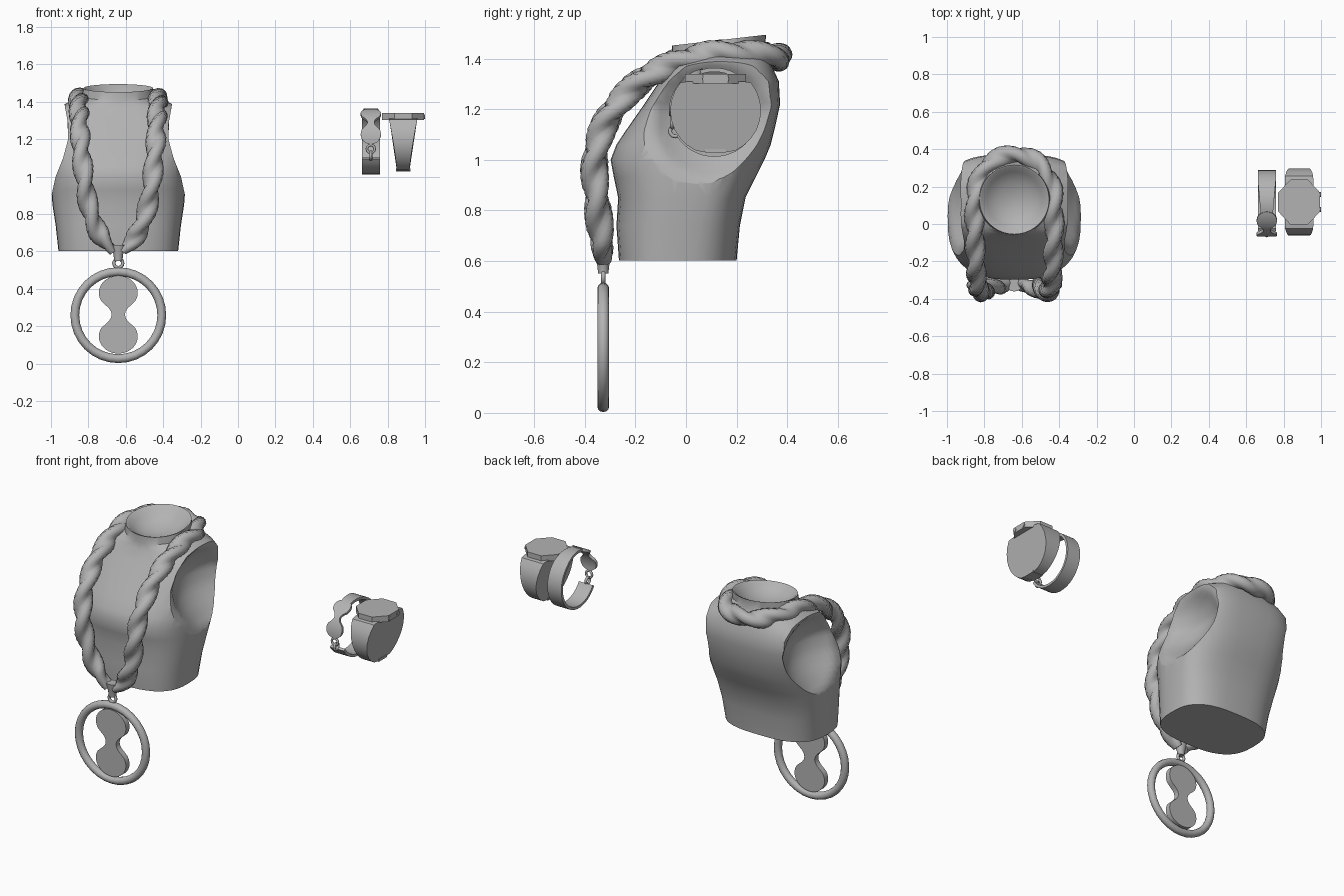
import bpy, bmesh, math
from mathutils import Vector

if "Cube" in bpy.data.objects:
    bpy.data.objects.remove(bpy.data.objects["Cube"])

CX = -0.64                       # centre line of the bust
grey = bpy.data.materials.new("grey")
grey.diffuse_color = (0.45, 0.45, 0.45, 1)
grey.use_nodes = True
grey.node_tree.nodes["Principled BSDF"].inputs["Base Color"].default_value = grey.diffuse_color


def lerp_table(t, table):
    """Linear interpolation of rows (key, values...)."""
    for a, b in zip(table, table[1:]):
        if t <= b[0]:
            f = max(0, (t - a[0]) / (b[0] - a[0]))
            return [p + (q - p) * f for p, q in zip(a[1:], b[1:])]
    return list(table[-1][1:])


def smooth(ob, angle):
    bpy.ops.object.select_all(action='DESELECT')
    bpy.context.view_layer.objects.active = ob
    ob.select_set(True)
    bpy.ops.object.shade_smooth_by_angle(angle=math.radians(angle))


def loft(name, rings, caps=True, closed=False, angle=35):
    """Skin a list of equal rings of points."""
    bm = bmesh.new()
    rows = [[bm.verts.new(p) for p in r] for r in rings]
    n = len(rows[0])
    pairs = list(zip(rows, rows[1:])) + ([(rows[-1], rows[0])] if closed else [])
    for a, b in pairs:
        for i in range(n):
            j = (i + 1) % n
            bm.faces.new((a[i], a[j], b[j], b[i]))
    if caps and not closed:
        bm.faces.new(rows[0][::-1])
        bm.faces.new(rows[-1])
    bmesh.ops.recalc_face_normals(bm, faces=bm.faces)
    me = bpy.data.meshes.new(name)
    bm.to_mesh(me)
    bm.free()
    me.materials.append(grey)
    ob = bpy.data.objects.new(name, me)
    bpy.context.collection.objects.link(ob)
    smooth(ob, angle)
    return ob


def circle(n, r, phase=0.0):
    return [(r * math.cos(phase + i * math.tau / n), r * math.sin(phase + i * math.tau / n)) for i in range(n)]


def torus(name, c, R, r, axis='Y', n=32, m=10):
    """Ring around the y or x axis."""
    rings = []
    for i in range(n):
        a = i * math.tau / n
        ring = []
        for u, v in circle(m, r):
            p, q = (R + u) * math.cos(a), (R + u) * math.sin(a)
            ring.append((c[0] + p, c[1] + v, c[2] + q) if axis == 'Y' else (c[0] + v, c[1] + p, c[2] + q))
        rings.append(ring)
    return loft(name, rings, closed=True, angle=60)


# bust: z, half width, front y, y of widest point, back y, squareness
body = [(.602, .32, -.265, -.03, .20, 2.8), (.74, .335, -.275, 0, .213, 2.8),
        (.85, .352, -.268, .03, .235, 2.8), (.93, .358, -.285, .05, .275, 2.8),
        (1.0, .36, -.298, .07, .31, 2.8), (1.06, .364, -.275, .085, .335, 2.8), (1.12, .368, -.235, .10, .35, 2.9),
        (1.22, .365, -.165, .11, .372, 3.2), (1.31, .355, -.105, .12, .367, 3.2),
        (1.37, .325, -.065, .125, .34, 2.8), (1.405, .25, -.06, .13, .325, 2.2),
        (1.43, .195, -.057, .13, .312, 2), (1.473, .186, -.055, .13, .317, 2)]


def section(z, hw, yf, ym, yb, p, tilt):
    ring = []
    for c, s in circle(40, 1):
        x = hw * math.copysign(abs(c) ** (2 / p), c)
        d = (yb - ym) if s > 0 else (ym - yf)
        y = ym + d * math.copysign(abs(s) ** (2 / p), s)
        ring.append((CX + x, y, z + tilt * (y - .13)))
    return ring


rings = [section(*r, .115 * min(1, max(0, (r[0] - 1.37) / .06))) for r in body]
# hollowed neck top
for k, dz in ((.94, -.004), (.8, -.035), (.5, -.065), (.15, -.08)):
    rings.append(section(1.473 + dz, .186 * k, .13 - .185 * k, .13, .13 + .187 * k, 2, .115))
bust = loft("bust", rings)

# arm openings: curved cutters, dished like shallow bowls
arm = [(.8, .42), (.9, .357), (1.0, .335), (1.1, .295), (1.2, .268), (1.3, .272), (1.4, .29), (1.5, .31)]
for side in (-1, 1):
    rows = []
    for k in range(29):
        z = .8 + k * .025
        row = []
        for j in range(49):
            y = -.6 + j * .025
            r2 = ((y - .11) / .235) ** 2 + ((z - 1.15) / .23) ** 2
            x = lerp_table(z, arm)[0] - .09 * max(0, 1 - r2)
            row.append((CX + side * x, y, z))
        rows.append(row + [(CX + side * .8, .6, z), (CX + side * .8, -.6, z)])
    cutter = loft("arm_cutter", rows)
    cutter.hide_render = True
    mod = bust.modifiers.new("arm", 'BOOLEAN')
    mod.object, mod.operation, mod.solver = cutter, 'DIFFERENCE', 'EXACT'
    bpy.context.view_layer.objects.active = bust
    bpy.ops.object.modifier_apply(modifier="arm")
    bpy.data.objects.remove(cutter)
smooth(bust, 35)

# twisted rope: control points from the pendant up and round the neck
half = [(.025, -.325, .60), (.1, -.335, .69), (.155, -.35, .83), (.183, -.36, 1.0), (.2, -.305, 1.17),
        (.208, -.165, 1.32), (.212, .03, 1.405), (.2, .2, 1.42), (.12, .33, 1.41)]
ctrl = [Vector(p) for p in half] + [Vector((0, .37, 1.405))] + [Vector((-x, y, z)) for x, y, z in half[::-1]]
path = []
for i in range(len(ctrl) - 1):
    p0, p1, p2, p3 = (ctrl[max(0, min(len(ctrl) - 1, i + k))] for k in (-1, 0, 1, 2))
    for s in range(8):
        t = s / 8
        path.append(.5 * (2 * p1 + (p2 - p0) * t + (2 * p0 - 5 * p1 + 4 * p2 - p3) * t * t
                          + (3 * p1 - p0 - 3 * p2 + p3) * t ** 3))
path.append(ctrl[-1])
total = sum((b - a).length for a, b in zip(path, path[1:]))
rings, nrm, dist = [], Vector((0, -1, 0)), 0
for i, p in enumerate(path):
    tan = (path[min(i + 1, len(path) - 1)] - path[max(i - 1, 0)]).normalized()
    nrm = (nrm - tan * nrm.dot(tan)).normalized()
    bi = tan.cross(nrm)
    dist += (p - path[i - 1]).length if i else 0
    turn = dist * math.tau / .37
    size = .057 * min(1, .55 + 4 * min(dist, total - dist))
    ring = []
    for k in range(14):
        a = k * math.tau / 14
        r = size * (.55 + .45 * abs(math.cos(a)))      # two-strand profile
        ring.append(p + Vector((CX, 0, 0)) + r * (math.cos(a + turn) * nrm + math.sin(a + turn) * bi))
    rings.append(ring)
loft("rope_necklace", rings, angle=50)

# pendant
PY = -.327
rings = [[(CX + u * w, PY + v * d, z) for u, v in circle(12, 1)]
         for z, w, d in ((.55, .022, .02), (.585, .026, .024), (.61, .036, .03), (.635, .042, .034))]
loft("rope_joint", rings)
torus("pendant_link", (CX, PY, .537), .024, .009, 'Y', 12, 8)
torus("pendant_ring", (CX, PY, .259), .2325, .0235, 'Y', 32, 12)


def hourglass(z):
    """Half width of two lobes joined by a waist, z in -1..1."""
    d = abs(z)
    if d < .3:
        return .17 + .235 * (d / .3) ** 2
    return .5 * math.sqrt(max(0, 1 - ((d - .56) / .44) ** 2))


zs = [math.copysign(math.sin(math.pi * abs(i) / 36), i) for i in range(-18, 19)]
rings = []
for z in zs:
    w = max(hourglass(z) * .208, .004)
    rings.append([(CX + s * w, PY + y, .262 + z * .208) for s, y in ((-1, -.016), (1, -.016), (1, .02), (-1, .02))])
loft("pendant_hourglass", rings)

# bracelet on the y-z plane, angle 0 = front, 90 = top
BX, BY, BZ = .71, .112, 1.188


def band(name, a0, a1, n, width, r0, r1):
    rings = []
    for i in range(n + 1):
        t = i / n
        a = math.radians(a0 + (a1 - a0) * t)
        w = width(t)
        rings.append([(BX + x, BY - r * math.cos(a), BZ + r * math.sin(a))
                      for x, r in ((-w, r0), (w, r0), (w, r1), (-w, r1))])
    return loft(name, rings)


band("bracelet_band", 68, 328, 36, lambda t: .032 + .016 * min(1, 4 * t), .16, .176)
band("bracelet_hourglass", -5, 75, 32, lambda t: max(.004, hourglass(2 * t - 1) * .108), .163, .18)
torus("bracelet_clasp_ring", (BX, BY - .168, BZ - .04), .021, .007, 'Y', 12, 8)
torus("bracelet_clasp_link", (BX, BY - .155, BZ - .075), .02, .008, 'X', 12, 8)

# watch: tapered solid strap drum, octagonal case, side buttons
WX, WY, WZ = .883, .117, 1.195
prof = [(y * 1.02, max(-.165, min(.115, z))) for y, z in circle(28, .176)]
rings = []
for s in (-1, 1):
    rings.append([(WX + s * (.034 + .042 * max(0, (z + .165) / .28) ** 1.3), WY + y, WZ + z) for y, z in prof])
loft("watch_strap", rings, angle=30)
loft("watch_buckle", [[(WX + x, WY + y, z) for x, y in ((-.038, -.04), (.038, -.04), (.038, .04), (-.038, .04))]
                      for z in (1.027, 1.042)])
octo = circle(8, 1, math.pi / 8)
loft("watch_case", [[(WX + x * .122, WY + y * .13, z) for x, y in octo] for z in (1.302, 1.34)], angle=20)
for y in (.078, .157):
    loft("watch_button", [[(x, y + u, 1.32 + v) for u, v in circle(10, .013)] for x in (.985, 1.0)])
